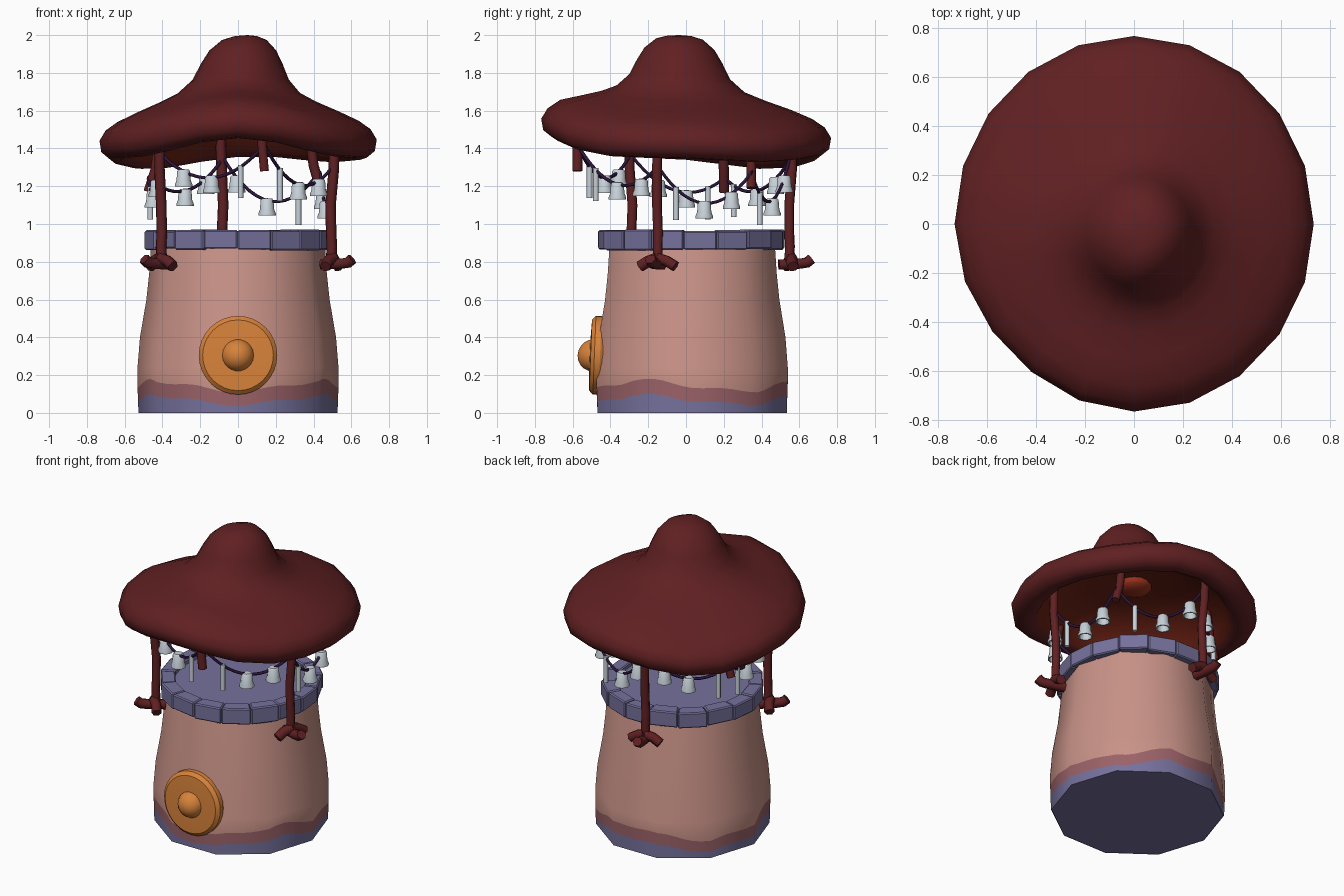
import bpy, bmesh, math, random
from mathutils import Vector

if "Cube" in bpy.data.objects:
    bpy.data.objects.remove(bpy.data.objects["Cube"])
random.seed(4)
CY = 0.033          # y centre of the tower
TAU = 2 * math.pi


def material(name, r, g, b):
    m = bpy.data.materials.new(name)
    lin = [((c / 255 + 0.055) / 1.055) ** 2.4 for c in (r, g, b)]
    m.diffuse_color = (*lin, 1)
    m.use_nodes = True
    m.node_tree.nodes["Principled BSDF"].inputs["Base Color"].default_value = m.diffuse_color
    return m


RED = material("dark_red", 96, 32, 34)
INNER = material("inner_rust", 108, 33, 20)
LAMP = material("lamp_red", 150, 48, 28)
PINK = material("pink_wall", 200, 146, 135)
MAUVE = material("mauve_band", 154, 98, 104)
STONE = material("purple_stone", 118, 113, 156)
ORANGE = material("orange_door", 215, 130, 58)
PALE = material("pale_chime", 200, 210, 217)
CORD = material("dark_cord", 45, 22, 60)


def smooth(ob, angle=40):
    bpy.ops.object.select_all(action='DESELECT')
    ob.select_set(True)
    bpy.context.view_layer.objects.active = ob
    bpy.ops.object.shade_smooth_by_angle(angle=math.radians(angle))


def loft(name, rings, mats, rule=None, angle=40):
    """Skin a list of closed vertex rings; rule(row) gives the material index."""
    bm = bmesh.new()
    vs = [[bm.verts.new(p) for p in ring] for ring in rings]
    n = len(rings[0])
    for i in range(len(vs) - 1):
        for j in range(n):
            k = (j + 1) % n
            f = bm.faces.new((vs[i][j], vs[i][k], vs[i + 1][k], vs[i + 1][j]))
            f.material_index = rule(i) if rule else 0
    bmesh.ops.remove_doubles(bm, verts=bm.verts, dist=1e-5)
    bmesh.ops.recalc_face_normals(bm, faces=bm.faces)
    me = bpy.data.meshes.new(name)
    bm.to_mesh(me)
    bm.free()
    for m in mats:
        me.materials.append(m)
    ob = bpy.data.objects.new(name, me)
    bpy.context.collection.objects.link(ob)
    smooth(ob, angle)
    return ob


def lathe(name, prof, n, mat, c, angle=40):
    rings = [[(c[0] + r * math.cos(TAU * j / n), c[1] + r * math.sin(TAU * j / n), c[2] + z)
              for j in range(n)] for r, z in prof]
    return loft(name, rings, [mat], angle=angle)


def tube(name, paths, radius, mat, res=1):
    cu = bpy.data.curves.new(name, 'CURVE')
    cu.dimensions = '3D'
    cu.bevel_depth, cu.bevel_resolution, cu.use_fill_caps = radius, res, True
    for pts in paths:
        sp = cu.splines.new('POLY')
        sp.points.add(len(pts) - 1)
        for p, q in zip(sp.points, pts):
            p.co = (*q, 1)
    cu.materials.append(mat)
    ob = bpy.data.objects.new(name, cu)
    bpy.context.collection.objects.link(ob)
    bpy.ops.object.select_all(action='DESELECT')
    ob.select_set(True)
    bpy.context.view_layer.objects.active = ob
    bpy.ops.object.convert(target='MESH')
    smooth(bpy.context.view_layer.objects.active, 65)


# Ten-sided tower wall with two wavy bands at the foot
def wave(t, base, amp):
    return base + amp * math.cos(3 * (t + math.pi / 6)) + 0.4 * amp * math.cos(8 * (t - 0.35))


COLS = 60
STEP = TAU / 10
WALL = [(0.532, 0.24), (0.519, 0.4), (0.485, 0.6), (0.47, 0.74), (0.458, 0.92)]
angles = [TAU * j / COLS for j in range(COLS)]


def wall_point(r, t, z):
    r *= math.cos(STEP / 2) / math.cos(t % STEP - STEP / 2)
    return (r * math.cos(t), CY + r * math.sin(t), z)


rings = [[wall_point(0.527, t, 0) for t in angles],
         [wall_point(0.529, t, wave(t, 0.068, 0.024)) for t in angles],
         [wall_point(0.532, t, wave(t, 0.143, 0.028)) for t in angles]]
rings += [[wall_point(r, t, z) for t in angles] for r, z in WALL]
wall = loft("tower_wall", rings, [STONE, MAUVE, PINK], lambda i: min(i, 2))
wall.data.normals_split_custom_set_from_vertices(
    [Vector((v.co.x, v.co.y - CY, 0.08 if v.co.z > 0.2 else 0)).normalized() for v in wall.data.vertices])
lathe("tower_base", [(0, 0.02), (0.524, 0.02), (0.524, 0), (0, 0)], 10, STONE, (0, CY, 0))

# Floor and ring of bevelled stones
lathe("floor", [(0, 0.935), (0.45, 0.935), (0.45, 0.89), (0, 0.89)], 34, STONE, (0, CY, 0))
NS = 17
bm = bmesh.new()
for k in range(NS):
    a0, a1 = TAU * (k - 0.26) / NS, TAU * (k + 0.73) / NS
    ro, top, bot = 0.494 + random.uniform(-.006, .006), 0.968 + random.uniform(-.006, .004), 0.865 + random.uniform(-.006, .006)
    vs = [bm.verts.new((r * math.cos(a), CY + r * math.sin(a), z))
          for z in (bot, top) for r, a in ((0.405, a0), (ro, a0), (ro, a1), (0.405, a1))]
    for q in ((3, 2, 1, 0), (4, 5, 6, 7), (0, 1, 5, 4), (1, 2, 6, 5), (2, 3, 7, 6), (3, 0, 4, 7)):
        bm.faces.new([vs[i] for i in q])
bmesh.ops.bevel(bm, geom=list(bm.edges), offset=0.007, segments=1, affect='EDGES')
bmesh.ops.recalc_face_normals(bm, faces=bm.faces)
me = bpy.data.meshes.new("stone_ring")
bm.to_mesh(me)
bm.free()
me.materials.append(STONE)
bpy.context.collection.objects.link(bpy.data.objects.new("stone_ring", me))


# Round door and its knob, turned about the y axis
def door_part(name, prof, n, angle):
    loft(name, [[(r * math.cos(TAU * j / n), y + 0.04 * r * math.sin(TAU * j / n), 0.305 + r * math.sin(TAU * j / n))
                 for j in range(n)] for r, y in prof], [ORANGE], angle=angle)


door_part("door", [(0, -0.43), (0.2, -0.44), (0.208, -0.455), (0.208, -0.485), (0.187, -0.505),
                   (0.0, -0.513)], 32, 25)
door_part("door_knob", [(0.087 * math.sin(math.pi * i / 10), -0.488 - 0.086 * math.cos(math.pi * i / 10))
                        for i in range(11)], 18, 60)


# Drooping cap: lathe profile whose rim height varies with direction
def sag(t):
    bump = 0.04 * max(0, math.cos(t - 0.87)) ** 4
    return -0.0575 * math.sin(t) - 0.03 * math.cos(2 * t) + 0.02 * math.cos(4 * t) + bump


def spread(t, r):      # the rim is pulled in a little at the front left
    return r * (1 - 0.04 * max(0, math.cos(t - 3.95)) ** 8 * min(1, r))


CAP = [(0, 2.0), (0.06, 1.995), (0.12, 1.975), (0.18, 1.92), (0.22, 1.85), (0.26, 1.765), (0.33, 1.695),
       (0.42, 1.65), (0.54, 1.6), (0.65, 1.55), (0.715, 1.505), (0.748, 1.45), (0.738, 1.39),
       (0.695, 1.355), (0.64, 1.35), (0.595, 1.375), (0.555, 1.44), (0.45, 1.54), (0.28, 1.6), (0, 1.62)]
rings = []
for i, (r, z) in enumerate(CAP):
    s = max(0, 1 - r / 0.36) if i < 10 else 0
    sy = -0.034 * min(1, max(0, (0.5 - r) / 0.2)) if i < 10 else 0
    w = min(1, (r / 0.65) ** 1.5)
    rings.append([(0.982 * spread(t, r) * math.cos(t) + 0.05 * s, 1.027 * spread(t, r) * math.sin(t) + sy,
                   z + w * sag(t)) for t in (TAU * j / 20 for j in range(20))])
loft("cap", rings, [RED, INNER], lambda i: 1 if i >= 15 else 0, angle=75)
lathe("ceiling_lamp", [(0.11 * math.sin(math.pi * i / 6), 0.045 * math.cos(math.pi * i / 6)) for i in range(7)],
      14, LAMP, (0, 0, 1.595), 70)

# Three posts with rooted feet
POSTS = {"right": (0.525, -0.16), "left": (-0.43, -0.31), "back": (-0.09, 0.58)}
for name, (x, y) in POSTS.items():
    foot = Vector((x, y, 0))
    d = Vector((x, y - CY, 0)).normalized()
    t = Vector((-d.y, d.x, 0))

    def at(out, side, z):
        return foot + d * out + t * side + Vector((0, 0, z))
    tube(name + "_post", [[at(o, s, z) for o, s, z in
         ((-.02, .008, 1.53), (-.018, 0, 1.3), (-.035, -.006, 1.1), (-.034, 0, .96), (-.03, 0, .88), (-.035, 0, .79))]],
         0.028, RED)
    tube(name + "_foot", [[at(-.09, 0, .785), at(.02, 0, .79), at(.06, 0, .795), at(.085, 0, .815)],
                          [at(-.02, 0, .82), at(-.03, .05, .805), at(-.03, .1, .775)],
                          [at(-.02, 0, .82), at(-.03, -.05, .805), at(-.03, -.1, .775)]], 0.031, RED)

# Three short hanging stubs
STUBS = {"front": (0.14, -0.575, 1.28), "right": (0.435, 0.345, 1.19), "left": (-0.475, 0.2, 1.17)}
for name, (x, y, z) in STUBS.items():
    tube(name + "_stub", [[(x * 0.85, y * 0.97, 1.55), (x * 0.92, y, z + 0.12), (x, y, z)]], 0.027, RED)

# Sagging cords carrying two bells and one chime bar each
BELL = [(0, 0), (0.026, -0.001), (0.034, -0.01), (0.038, -0.06), (0.046, -0.08),
        (0.046, -0.092), (0.038, -0.092), (0.03, -0.05), (0, -0.045)]
SPANS = [("left", "front", 1.37, 1.42, .15, (.22, .49, .77)), ("right", "front", 1.3, 1.42, .15, (.2, .5, .77)),
         ("back", "right", 1.36, 1.28, .20, (.15, .46, .78)), ("back", "left", 1.34, 1.25, .12, (.22, .5, .85)),
         ("right", "right", 1.31, 1.27, .18, (.5, .79, .2)), ("left", "left", 1.37, 1.24, .13, (.3, .6, .83))]
for p, s, z0, z1, drop, spots in SPANS:
    a = Vector((POSTS[p][0] * 0.95, POSTS[p][1] * 0.95, z0))
    b = Vector((*STUBS[s][:2], z1))
    label = p + "_" + s

    def hang(u):
        q = a.lerp(b, u)
        q.z -= 4 * drop * u * (1 - u)
        return q
    tube(label + "_cord", [[hang(i / 14) for i in range(15)]], 0.009, CORD)
    for u in spots[:2]:
        lathe(label + "_bell", BELL, 12, PALE, hang(u) + Vector((0, 0, 0.012)), 40)
    lathe(label + "_bar", [(0, 0), (0.015, 0), (0.015, -0.175), (0, -0.175)], 8, PALE,
          hang(spots[2]) + Vector((0, 0, 0.01)), 50)
